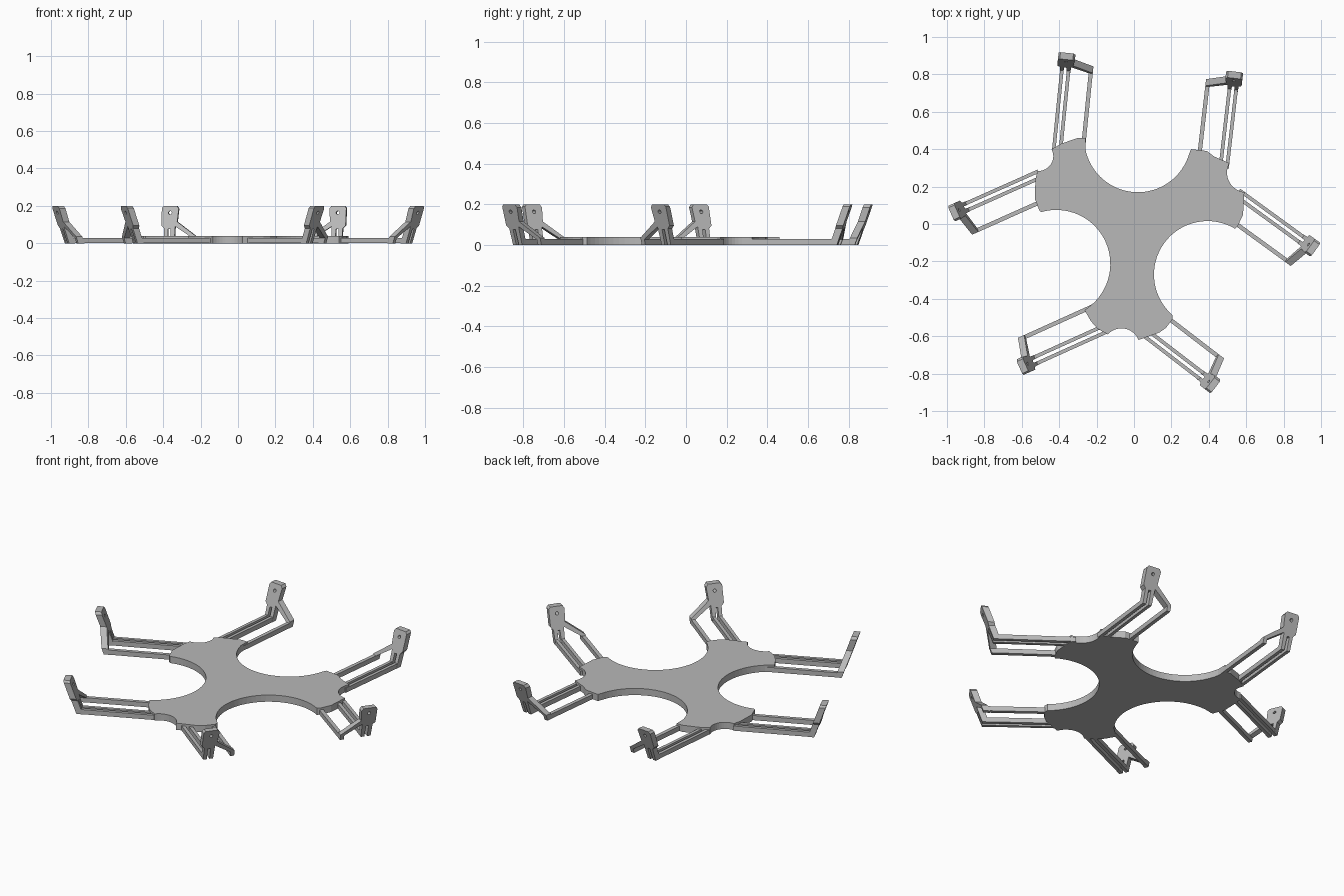
import bpy, bmesh, math
from mathutils import Vector, Matrix

cube = bpy.data.objects.get("Cube")
if cube:
    bpy.data.objects.remove(cube)

GREY = (0.48, 0.48, 0.48, 1)
mat = bpy.data.materials.new("matte grey")
mat.use_nodes = True
mat.diffuse_color = GREY
mat.node_tree.nodes["Principled BSDF"].inputs["Base Color"].default_value = GREY


def extruded(name, loops, depth, matrix):
    """Fill 2D loops (inner ones become holes), extrude, place by matrix."""
    curve = bpy.data.curves.new(name + "_outline", 'CURVE')
    curve.dimensions = '2D'
    curve.fill_mode = 'BOTH'
    curve.extrude = depth / 2
    for loop in loops:
        spline = curve.splines.new('POLY')
        spline.points.add(len(loop) - 1)
        for point, (x, y) in zip(spline.points, loop):
            point.co = (x, y, 0, 1)
        spline.use_cyclic_u = True
    helper = bpy.data.objects.new(name + "_outline", curve)
    bpy.context.collection.objects.link(helper)
    bpy.context.view_layer.update()
    graph = bpy.context.evaluated_depsgraph_get()
    mesh = bpy.data.meshes.new_from_object(helper.evaluated_get(graph))
    bpy.data.objects.remove(helper)
    bm = bmesh.new()
    bm.from_mesh(mesh)
    bmesh.ops.remove_doubles(bm, verts=bm.verts, dist=0.0002)
    bmesh.ops.transform(bm, matrix=matrix, verts=bm.verts)
    bmesh.ops.recalc_face_normals(bm, faces=bm.faces)
    for face in bm.faces:
        face.smooth = False
    bm.to_mesh(mesh)
    bm.free()
    mesh.materials.clear()
    mesh.materials.append(mat)
    obj = bpy.data.objects.new(name, mesh)
    bpy.context.collection.objects.link(obj)
    return obj


def arc(a, m, b, steps):
    """Points on the circle from a through m to b."""
    a, m, b = Vector(a), Vector(m), Vector(b)
    p, q = m - a, b - a
    d = 2 * p.cross(q)
    c = a + Vector((q.y * p.dot(p) - p.y * q.dot(q),
                    p.x * q.dot(q) - q.x * p.dot(p))) / d
    start = math.atan2(a.y - c.y, a.x - c.x)
    sweep = math.atan2(b.y - c.y, b.x - c.x) - start
    if d > 0:
        sweep %= math.tau
    else:
        sweep = -((-sweep) % math.tau)
    r = (a - c).length
    return [(c.x + r * math.cos(start + sweep * i / steps),
             c.y + r * math.sin(start + sweep * i / steps)) for i in range(steps + 1)]


# Central plate: three lobes between big scallops, a small scallop in each lobe
outline = (
    [(-.44, .40), (-.388, .43), (-.30, .46), (-.26, .46)]
    + arc((-.26, .40), (.013, .17), (.295, .375), 32)
    + [(.305, .40), (.39, .39), (.43, .36)]
    + arc((.51, .325), (.505, .235), (.59, .17), 12)
    + [(.583, .05), (.555, -.01)]
    + arc((.54, -.025), (.175, -.085), (.206, -.487), 32)
    + [(.206, -.51), (.17, -.556), (.136, -.58)]
    + arc((.024, -.62), (-.067, -.558), (-.14, -.59), 12)
    + [(-.195, -.56), (-.23, -.52)]
    + arc((-.265, -.46), (-.15, -.10), (-.495, .064), 32)
    + [(-.505, .07), (-.53, .134), (-.527, .24)]
    + arc((-.516, .283), (-.448, .315), (-.432, .374), 10)
)
PLATE = 0.04
extruded("center_plate", [outline], PLATE, Matrix.Translation((0, 0, PLATE / 2)))

# Foot frame outline: head, bent strut on one side, two short posts
frame = [(-.045, .188), (-.035, .2), (.035, .2), (.046, .185), (.04, .115),
         (.148, .035), (.148, 0), (.126, 0), (.126, .027), (.03, .09),
         (.028, 0), (.008, 0), (.006, .075), (-.008, .075), (-.008, 0),
         (-.028, 0), (-.03, .08), (-.045, .095)]
hole = [(.009 * math.cos(t * math.tau / 16), .163 + .009 * math.sin(t * math.tau / 16))
        for t in range(16)]
LEAN = 0.35
ROD = 0.028


def arm(name, head, angle, side):
    """Arm with its head top at `head`; side picks where the single rod lies."""
    angle = math.radians(angle)
    out = Vector((math.cos(angle), math.sin(angle), 0))
    across = Vector((out.y, -out.x, 0)) * side
    base = Vector((*head, 0)) - out * 0.2 * LEAN
    up = Vector((0, 0, 1))

    def place(x, y, z, origin):
        m = Matrix((x, y, z)).transposed().to_4x4()
        m.translation = origin
        return m

    # Leaning foot frame with a screw hole
    extruded(name + "_foot", [frame, hole], .036,
             place(across, up + out * LEAN, out, base))
    # Two close rods and one set apart
    for part, v, width, length in (("outer_rod", -.018, .019, .43),
                                   ("middle_rod", .018, .019, .43),
                                   ("single_rod", .137, .022, .41)):
        w = width / 2
        box = [(v - w, -length), (v + w, -length), (v + w, 0), (v - w, 0)]
        extruded(name + "_" + part, [box], ROD,
                 place(across, out, up, base + up * (ROD / 2 + .0005)))


arm("back_right_arm", (-.36, .897), 84.2, 1)
arm("back_left_arm", (.537, .797), 83.4, -1)
arm("left_arm", (.957, -.128), -36, 1)
arm("front_left_arm", (.423, -.86), -37.5, -1)
arm("front_right_arm", (-.596, -.76), 204.3, 1)
arm("right_arm", (-.962, .062), 204, -1)
